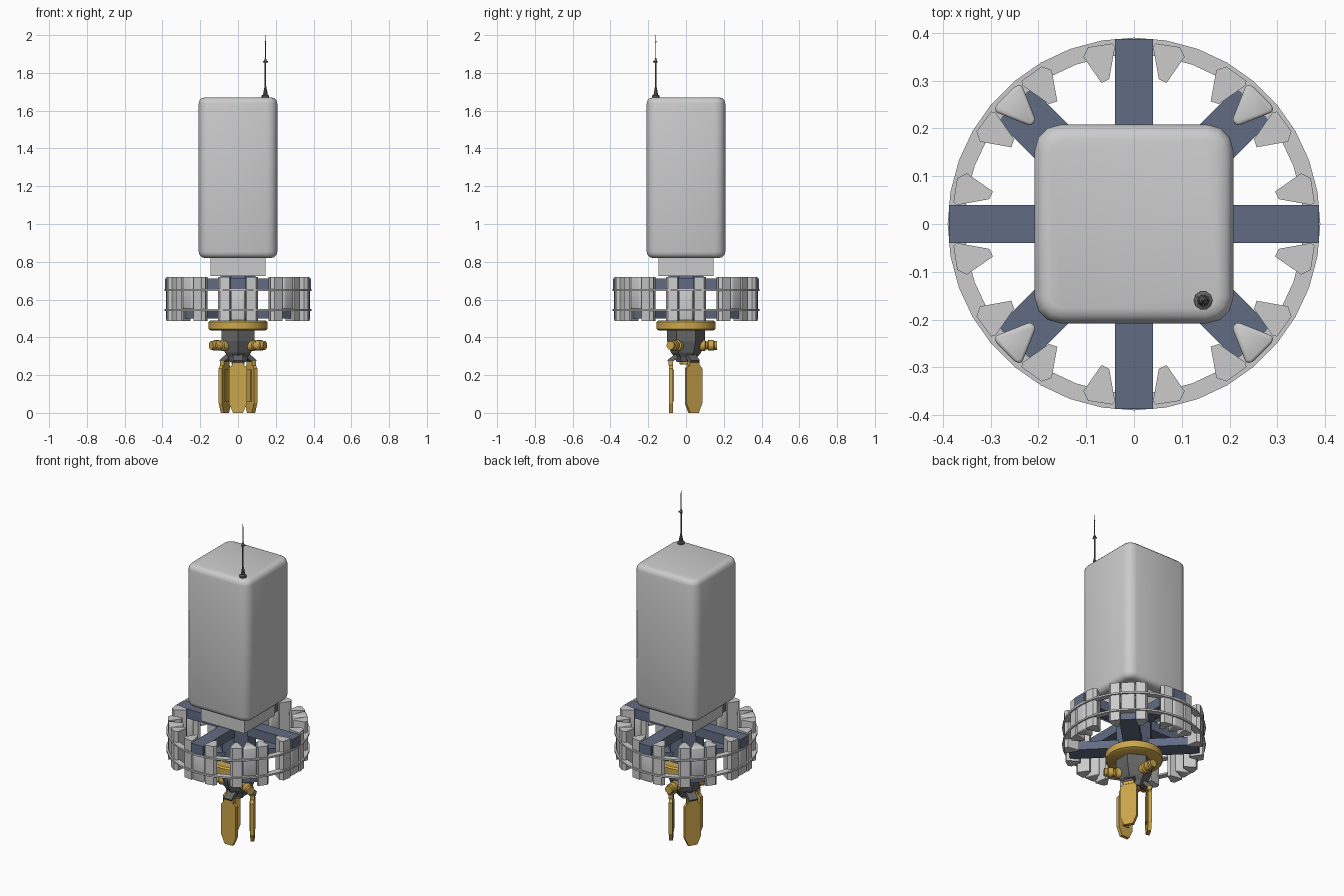
import bpy, bmesh
from math import pi, sin, cos, radians
from mathutils import Matrix, Vector

if "Cube" in bpy.data.objects:
    bpy.data.objects.remove(bpy.data.objects["Cube"])


def material(name, rgb):
    m = bpy.data.materials.new(name)
    m.diffuse_color = (*rgb, 1)
    m.use_nodes = True
    m.node_tree.nodes["Principled BSDF"].inputs["Base Color"].default_value = m.diffuse_color
    return m


BLUE = material("blue_frame", (0.12, 0.15, 0.23))
GOLD = material("gold", (0.6, 0.38, 0.07))
DARK = material("dark_metal", (0.13, 0.13, 0.13))


def finish(name, bm, mat=None, smooth=None, xf=None):
    if xf is not None:
        bm.transform(xf)
    bmesh.ops.recalc_face_normals(bm, faces=bm.faces)
    me = bpy.data.meshes.new(name)
    bm.to_mesh(me)
    bm.free()
    ob = bpy.data.objects.new(name, me)
    bpy.context.collection.objects.link(ob)
    if mat:
        me.materials.append(mat)
    if smooth:
        bpy.ops.object.select_all(action='DESELECT')
        ob.select_set(True)
        bpy.context.view_layer.objects.active = ob
        bpy.ops.object.shade_smooth_by_angle(angle=radians(smooth))
    return ob


def spin(deg):
    return Matrix.Rotation(radians(deg), 4, 'Z')


def prism(name, pts, z0, z1, mat=None, xf=None, bevel=0, segs=1, smooth=None):
    bm = bmesh.new()
    f = bm.faces.new([bm.verts.new((x, y, z0)) for x, y in pts])
    ext = bmesh.ops.extrude_face_region(bm, geom=[f])
    bmesh.ops.translate(bm, vec=(0, 0, z1 - z0),
                        verts=[v for v in ext["geom"] if isinstance(v, bmesh.types.BMVert)])
    if bevel:
        bmesh.ops.bevel(bm, geom=bm.edges[:], offset=bevel, segments=segs,
                        profile=0.5, affect='EDGES')
    return finish(name, bm, mat, smooth, xf)


def rect(x0, x1, y):
    return [(x0, -y), (x1, -y), (x1, y), (x0, y)]


def lathe(name, profile, n, mat=None, xf=None, smooth=None, closed=False, phase=0):
    bm = bmesh.new()
    rings = [[bm.verts.new((r * cos(2 * pi * i / n + phase), r * sin(2 * pi * i / n + phase), z))
              for i in range(n)] for r, z in profile]
    pairs = list(zip(rings, rings[1:])) + ([(rings[-1], rings[0])] if closed else [])
    for a, b in pairs:
        for i in range(n):
            j = (i + 1) % n
            bm.faces.new((a[i], a[j], b[j], b[i]))
    if not closed:
        bm.faces.new(rings[0])
        bm.faces.new(rings[-1])
    return finish(name, bm, mat, smooth, xf)


# Body: tall box, round vertical corners then softened rims
bm = bmesh.new()
bmesh.ops.create_cube(bm, size=1, matrix=Matrix.Translation((0, 0, 1.245))
                      @ Matrix.Diagonal((0.416, 0.416, 0.85, 1)))
vert = [e for e in bm.edges if abs(e.verts[0].co.z - e.verts[1].co.z) > 0.1]
bmesh.ops.bevel(bm, geom=vert, offset=0.055, segments=3, profile=0.5, affect='EDGES')
rims = [e for e in bm.edges if abs(e.verts[0].co.z - e.verts[1].co.z) < 0.01]
bmesh.ops.bevel(bm, geom=rims, offset=0.032, segments=3, profile=0.5, affect='EDGES')
finish("body", bm, smooth=40)

# Neck plate and central column
prism("neck_plate", rect(-0.145, 0.145, 0.145), 0.725, 0.83)
lathe("central_column", [(0.1, 0.48), (0.1, 0.73)], 8, BLUE, phase=pi / 8)

# Antenna with three small fins at the clamp
AT = Matrix.Translation((0.145, -0.16, 0))
lathe("antenna", [(0.02, 1.66), (0.02, 1.68), (0.012, 1.685), (0.01, 1.7), (0.004, 1.73),
                  (0.004, 1.85), (0.009, 1.86), (0.004, 1.875), (0.0025, 1.88),
                  (0.0025, 1.96), (0.004, 1.965), (0.0015, 1.97), (0.001, 2.0)],
      10, DARK, AT)
for k in range(3):
    prism(f"antenna_fin_{k}", rect(0, 0.014, 0.0015), 1.855, 1.863, DARK,
          AT @ spin(30 + 120 * k))

# Two thin hoops
for name, z in (("lower_hoop", 0.54), ("upper_hoop", 0.645)):
    lathe(name, [(0.355, z), (0.39, z), (0.39, z + 0.01), (0.355, z + 0.01)], 36, closed=True)

# Eight spokes: high on the axes, low on the diagonals, each with a canister and two pods
POD = [(0.295, 0.068), (0.303, 0.052), (0.37, 0.04), (0.378, 0.045), (0.37, 0.096), (0.35, 0.106)]
CAN = [(0.298, -0.008), (0.372, -0.04), (0.38, -0.03), (0.38, 0.03), (0.372, 0.04), (0.298, 0.008)]
for k in range(8):
    m = spin(45 * k)
    if k % 2 == 0:
        prism(f"upper_spoke_{k}", rect(0.05, 0.387, 0.04), 0.655, 0.712, BLUE, m)
        can = (0.49, 0.655)
    else:
        prism(f"lower_spoke_{k}", rect(0.05, 0.353, 0.05), 0.5, 0.55, BLUE, m)
        can = (0.55, 0.72)
    prism(f"canister_{k}", CAN, *can, xf=m, bevel=0.006, segs=2, smooth=50)
    for side in (1, -1):
        prism(f"pod_{k}_{'left' if side > 0 else 'right'}", [(r, t * side) for r, t in POD],
              0.487, 0.72, xf=m)

# Gold flange and dark palm
lathe("flange", [(0.14, 0.435), (0.155, 0.443), (0.155, 0.482), (0.145, 0.49)], 32, GOLD, smooth=30)
lathe("palm", [(0.05, 0.27), (0.06, 0.295), (0.08, 0.32), (0.1, 0.38), (0.1, 0.44)], 6, DARK,
      phase=pi / 6)
lathe("palm_cap", [(0.03, 0.255), (0.035, 0.262), (0.035, 0.28)], 12, GOLD)

# Three radial motors between the fingers
for k in range(3):
    m = spin(90 + 120 * k) @ Matrix.Translation((0, 0, 0.357)) @ Matrix.Rotation(pi / 2, 4, 'Y')
    lathe(f"motor_{k}", [(0.03, 0.05), (0.03, 0.1), (0.022, 0.105), (0.022, 0.115), (0.028, 0.118),
                         (0.028, 0.145), (0.023, 0.15), (0.023, 0.165)], 14, GOLD, m, smooth=30)

# Three hanging fingers with slanted links and knuckles
FINGER = [(-0.026, 0.0), (0.026, 0.0), (0.048, 0.05), (0.048, 0.235), (0.034, 0.252),
          (-0.034, 0.252), (-0.048, 0.235), (-0.048, 0.05)]
for k in range(3):
    m = spin(270 + 120 * k)
    face_out = Matrix(((0, 0, 1, 0), (1, 0, 0, 0), (0, 1, 0, 0), (0, 0, 0, 1)))
    prism(f"finger_{k}", FINGER, 0.07, 0.09, GOLD, m @ face_out)
    prism(f"finger_rib_{k}", rect(-0.02, 0.02, 0.085), 0.064, 0.072, GOLD,
          m @ face_out @ Matrix.Translation((0, 0.145, 0)))
    prism(f"knuckle_{k}", rect(0.068, 0.092, 0.03), 0.25, 0.275, GOLD, m)
    link = Matrix.Translation((0.065, 0, 0.29)) @ Matrix.Rotation(radians(38), 4, 'Y')
    prism(f"link_{k}", rect(-0.035, 0.035, 0.026), -0.012, 0.012, DARK, m @ link)
